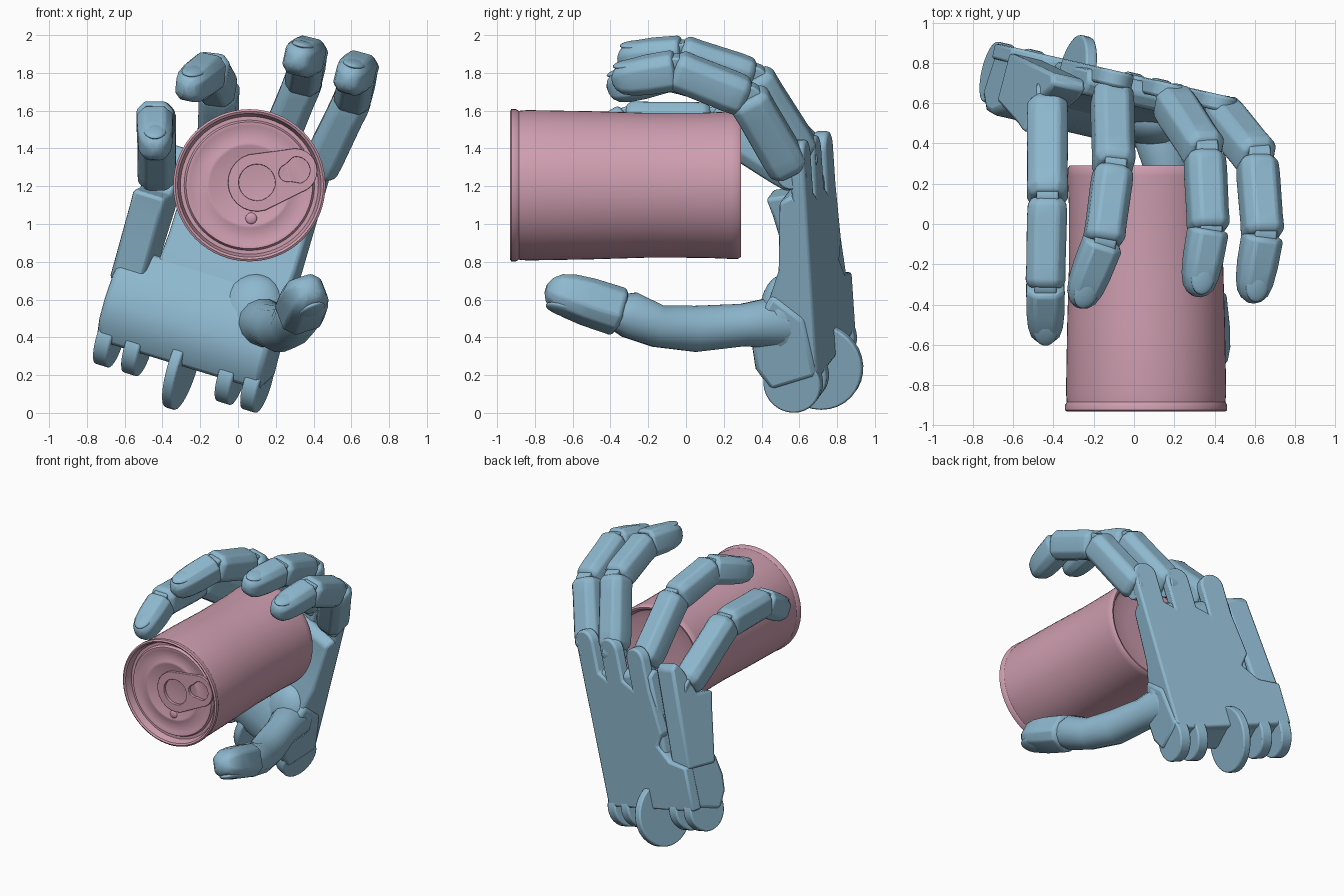
import bpy, bmesh, math
from mathutils import Vector, Matrix

if "Cube" in bpy.data.objects:
    bpy.data.objects.remove(bpy.data.objects["Cube"], do_unlink=True)


def material(name, rgb):
    m = bpy.data.materials.new(name)
    m.use_nodes = True
    m.diffuse_color = (*rgb, 1)
    m.node_tree.nodes["Principled BSDF"].inputs["Base Color"].default_value = (*rgb, 1)
    return m


BLUE = material("hand blue", (0.27, 0.48, 0.62))
PINK = material("can pink", (0.62, 0.34, 0.43))

# Hand frame: u across the palm, n out of the back, v from wrist to knuckles
N = Vector((0.23, 1, 0)).normalized()
V = Vector((0.28, -0.064, 0.958)).normalized()
U = N.cross(V)
HAND = Matrix((U, N, V)).transposed().to_4x4()
HAND.translation = (-0.28, 0.805, 0.25)


def finish(name, bm, mat, bevel=0, angle=35):
    bmesh.ops.recalc_face_normals(bm, faces=bm.faces)
    me = bpy.data.meshes.new(name)
    bm.to_mesh(me)
    bm.free()
    ob = bpy.data.objects.new(name, me)
    bpy.context.collection.objects.link(ob)
    me.materials.append(mat)
    if bevel:
        mod = ob.modifiers.new("bevel", "BEVEL")
        mod.width, mod.segments, mod.limit_method = bevel, 2, "ANGLE"
    bpy.ops.object.select_all(action="DESELECT")
    bpy.context.view_layer.objects.active = ob
    ob.select_set(True)
    bpy.ops.object.shade_smooth_by_angle(angle=math.radians(angle))
    return ob


def loft(name, rings, mat, bevel=0, angle=35):
    bm = bmesh.new()
    rows = [[bm.verts.new(p) for p in r] for r in rings]
    k = len(rows[0])
    for a, b in zip(rows, rows[1:]):
        for i in range(k):
            bm.faces.new((a[i], a[(i + 1) % k], b[(i + 1) % k], b[i]))
    bm.faces.new(rows[0])
    bm.faces.new(rows[-1])
    return finish(name, bm, mat, bevel, angle)


def across(name, profile, lo, hi, bevel=0.02, lean=0.0):
    """Side profile (n, v) swept across the hand, leaning inward with height."""
    rings = [[HAND @ Vector((u + lean * v, n, v)) for n, v in profile] for u in (lo, hi)]
    return loft(name, rings, BLUE, bevel)


def disc(name, u, n, v, r, thick):
    ring = [(n + r * math.cos(i * math.tau / 32), v + r * math.sin(i * math.tau / 32)) for i in range(32)]
    return across(name, ring, u - thick / 2, u + thick / 2, 0.01)


def ellipsoid(name, centre, size, axes, mat=BLUE):
    bm = bmesh.new()
    bmesh.ops.create_uvsphere(bm, u_segments=24, v_segments=14, radius=1)
    m = Matrix(axes).transposed().to_4x4() @ Matrix.Diagonal((*size, 1))
    m.translation = centre
    bmesh.ops.transform(bm, matrix=m, verts=bm.verts)
    return finish(name, bm, mat, 0, 60)


# Back plate with three rounded knuckle lobes and a side notch
outline = [(-0.27, 0.62), (-0.2, 0.53), (-0.3, 0.42), (-0.46, 0.38), (-0.46, 0.06), (0.47, 0.06)]
for u, v in ((0.38, 1.27), (0.13, 1.22), (-0.14, 1.16)):
    outline.append((u + 0.09, v - 0.22))
    outline += [(u + 0.09 * math.cos(a), v + 0.09 * math.sin(a)) for a in (i * math.pi / 10 for i in range(11))]
    outline.append((u - 0.09, v - 0.22))
loft("back_plate", [[HAND @ Vector((u, n, v)) for u, v in outline] for n in (0, -0.08)], BLUE, 0.015)

# Palm body, heel and the hinged outer palm segment
across("palm_pad", [(-0.02, 0.08), (-0.28, 0.1), (-0.28, 0.4), (-0.18, 0.66), (-0.15, 1.04), (-0.08, 1.08), (-0.02, 1.04)], -0.25, 0.47)
across("palm_heel", [(0, 0.08), (-0.26, 0.0), (-0.34, 0.12), (-0.35, 0.24), (-0.32, 0.38), (-0.22, 0.54), (-0.05, 0.4)],
       -0.45, 0.485, 0.03)
across("outer_palm", [(-0.03, 0.36), (-0.28, 0.34), (-0.37, 0.74), (-0.4, 0.84), (-0.26, 0.86), (-0.18, 1.06),
                      (-0.13, 1.12), (-0.08, 1.08)], -0.48, -0.3, lean=0.035)

# Wrist lugs and the large hinge disc
for i, u in enumerate((-0.4, -0.24, 0.29, 0.435)):
    disc(f"wrist_lug_{i + 1}", u, -0.145, 0.035, 0.155, 0.085)
disc("wrist_disc", 0.01, -0.1, 0.0, 0.235, 0.06)


def section(c, side, up, w, h, k=0.56):
    """Chamfered rectangle around a bone centre."""
    pts = ((1, -k), (1, k), (k, 1), (-k, 1), (-1, k), (-1, -k), (-k, -1), (k, -1))
    return [c + side * (w * a) + up * (h * b) for a, b in pts]


def bone(name, a, b, side, w, h, tip=False):
    d = b - a
    length = d.length
    d.normalize()
    side = (side - d * side.dot(d)).normalized()
    up = d.cross(side)
    if tip:
        steps = ((0, 0.8), (0.05, 1), (0.45, 0.98), (0.7, 0.9), (0.86, 0.75), (0.95, 0.52), (1, 0.2))
    else:
        steps = ((0.02, 0.74), (0.09, 0.97), (0.25, 1), (0.8, 0.98), (0.97, 1), (1.04, 0.8))
    rings = [section(a + d * (length * t), side, up, w * s, h * s) for t, s in steps]
    loft(name, rings, BLUE, 0.012, 45)
    if tip:
        c = a + d * (length * 0.7) + up * (h * 0.74)
        ellipsoid(name + "_nail", c, (w * 0.62, length * 0.25, h * 0.2), (side, d, up))


def hinge(name, c, side, r, w):
    side = side.normalized()
    p = side.orthogonal().normalized()
    q = side.cross(p)
    ring = [p * math.cos(i * math.tau / 20) + q * math.sin(i * math.tau / 20) for i in range(20)]
    loft(name, [[c + side * (w * s) + x * r for x in ring] for s in (-1, 1)], BLUE, 0.01)


# Four fingers, each with three bones and hinges
fingers = {
    "index": ((0.42, 0.56, 1.27), (0.61, 0.33, 1.665), (0.64, -0.05, 1.815), (0.58, -0.39, 1.76)),
    "middle": ((0.18, 0.62, 1.35), (0.35, 0.36, 1.765), (0.37, -0.02, 1.89), (0.31, -0.36, 1.87)),
    "ring": ((-0.11, 0.67, 1.34), (-0.1, 0.29, 1.71), (-0.15, -0.08, 1.81), (-0.28, -0.41, 1.71)),
    "little": ((-0.43, 0.62, 1.24), (-0.43, 0.14, 1.54), (-0.44, -0.3, 1.545), (-0.44, -0.58, 1.38)),
}
for name, path in fingers.items():
    p = [Vector(c) for c in path]
    bend = (p[1] - p[0]).cross(p[3] - p[1]).normalized()
    side = (bend + Vector((1, 0, 0))).normalized()
    for i, part in enumerate(("lower", "middle", "tip")):
        size = 0.108 - 0.003 * i
        bone(f"{name}_{part}", p[i], p[i + 1], side, size - 0.006, size, tip=i == 2)
        hinge(f"{name}_hinge_{i + 1}", p[i], side, 0.08, 0.055)

# Thumb: rounded bones lofted along a path, then the tip
thumb = [Vector(c) for c in ((0.1, 0.62, 0.47), (0.12, 0.5, 0.48), (0.16, 0.3, 0.465), (0.22, 0.05, 0.445),
                             (0.28, -0.15, 0.46), (0.32, -0.3, 0.52), (0.335, -0.39, 0.535))]
radii = (0.11, 0.145, 0.115, 0.125, 0.115, 0.125, 0.09)
rings = []
for i, (c, r) in enumerate(zip(thumb, radii)):
    d = (thumb[min(i + 1, 6)] - thumb[max(i - 1, 0)]).normalized()
    s = d.cross(Vector((0, 0, 1))).normalized()
    t = s.cross(d)
    rings.append([c + (s * math.cos(a) + t * math.sin(a)) * r for a in (j * math.tau / 14 for j in range(14))])
loft("thumb_base", rings, BLUE, 0, 50)
start, end = Vector((0.325, -0.34, 0.53)), Vector((0.375, -0.74, 0.66))
up = Vector((0.35, -0.35, -0.85))
bone("thumb_tip", start, end, up.cross(end - start), 0.12, 0.118, tip=True)
ellipsoid("thumb_mound", (0.07, 0.53, 0.5), (0.19, 0.14, 0.24), (U, N, V))

# Drink can turned around its long axis, with recessed lids
CAN = Vector((0.06, 0, 1.205))
profile = [(0.005, -0.89), (0.2, -0.89), (0.21, -0.895), (0.225, -0.895), (0.235, -0.89), (0.31, -0.89), (0.32, -0.895),
           (0.335, -0.895), (0.345, -0.875), (0.365, -0.875), (0.38, -0.925), (0.392, -0.932), (0.403, -0.925),
           (0.403, -0.9), (0.394, -0.885), (0.398, -0.84), (0.392, -0.5), (0.383, -0.2), (0.384, 0.1), (0.39, 0.24),
           (0.39, 0.275), (0.38, 0.29), (0.365, 0.285), (0.345, 0.25), (0.31, 0.24), (0.2, 0.235), (0.005, 0.23)]
loft("can_body", [[CAN + Vector((r * math.cos(a), y, r * math.sin(a))) for a in (j * math.tau / 64 for j in range(64))]
                  for r, y in profile], PINK)


# Ring pull: a filled outline with a finger hole and a long slot
def capsule(x0, r0, x1, r1):
    half = [i * math.pi / 12 for i in range(13)]
    left = [(x0 + r0 * math.cos(a + math.pi / 2), r0 * math.sin(a + math.pi / 2)) for a in half]
    right = [(x1 + r1 * math.cos(a - math.pi / 2), r1 * math.sin(a - math.pi / 2)) for a in half]
    return left + right


curve = bpy.data.curves.new("ring_pull", "CURVE")
curve.dimensions, curve.fill_mode = "2D", "BOTH"
curve.extrude, curve.bevel_depth = 0.008, 0.004
for pts in (capsule(0, 0.15, 0.21, 0.115), capsule(0, 0.1, 0.001, 0.1), capsule(0.17, 0.05, 0.22, 0.075)):
    sp = curve.splines.new("POLY")
    sp.points.add(len(pts) - 1)
    sp.use_cyclic_u = True
    for q, (x, y) in zip(sp.points, pts):
        q.co = (x, y, 0, 1)
curve.materials.append(PINK)
pull = bpy.data.objects.new("ring_pull", curve)
bpy.context.collection.objects.link(pull)
pull.matrix_world = (Matrix.Translation((0.1, -0.905, 1.22)) @ Matrix.Rotation(math.radians(-17), 4, "Y")
                     @ Matrix.Rotation(math.pi / 2, 4, "X"))
ellipsoid("ring_pull_rivet", (0.07, -0.89, 1.03), (0.03, 0.012, 0.03), ((1, 0, 0), (0, 1, 0), (0, 0, 1)), PINK)
